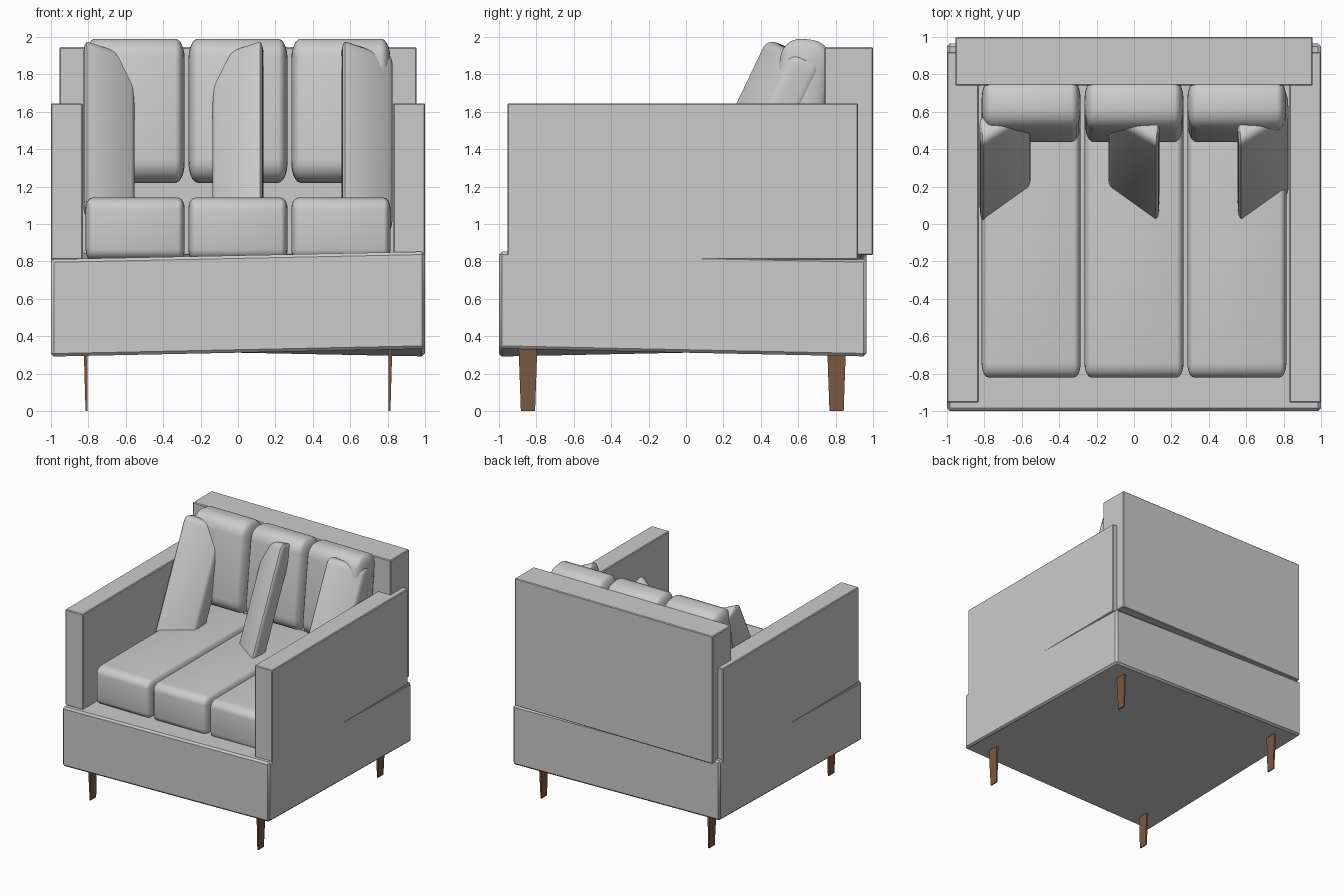
import bpy, bmesh, math
from mathutils import Matrix, Vector

if "Cube" in bpy.data.objects:
    bpy.data.objects.remove(bpy.data.objects["Cube"])


def finish(name, bm, material=None):
    bmesh.ops.recalc_face_normals(bm, faces=bm.faces)
    mesh = bpy.data.meshes.new(name)
    bm.to_mesh(mesh)
    bm.free()
    obj = bpy.data.objects.new(name, mesh)
    bpy.context.collection.objects.link(obj)
    if material:
        mesh.materials.append(material)
    bpy.ops.object.select_all(action='DESELECT')
    bpy.context.view_layer.objects.active = obj
    obj.select_set(True)
    bpy.ops.object.shade_smooth_by_angle(angle=math.radians(35))
    return obj


def rounded_box(size, radius, segments=5):
    """Box centred on the origin with a separate edge radius along each axis."""
    bm = bmesh.new()
    bmesh.ops.create_cube(bm, size=1)
    bmesh.ops.scale(bm, vec=[s / r for s, r in zip(size, radius)], verts=bm.verts)
    bmesh.ops.bevel(bm, geom=bm.edges[:], offset=1, segments=segments,
                    profile=0.5, affect='EDGES')
    bmesh.ops.scale(bm, vec=radius, verts=bm.verts)
    return bm


def panel(name, lo, hi, edge=0.006):
    lo, hi = Vector(lo), Vector(hi)
    bm = rounded_box(hi - lo, (edge,) * 3, 1)
    bmesh.ops.translate(bm, vec=(lo + hi) / 2, verts=bm.verts)
    return bm


# Base, very slightly twisted
bm = panel("base", (-1, -1, 0.312), (1, 0.965, 0.832), 0.016)
for v in bm.verts:
    v.co.z -= 0.021 * v.co.x * v.co.y
finish("base", bm)

# Back and arms
finish("back_panel", panel("back_panel", (-0.955, 0.74, 0.833), (0.955, 1, 1.945)))
for side, name in ((-1, "left_arm"), (1, "right_arm")):
    x0, x1 = sorted((side * 0.83, side * 1.0))
    finish(name, panel(name, (x0, -0.955, 0.81), (x1, 0.92, 1.645)))

# Seat and back cushions
for i, x in enumerate((-0.55, 0, 0.55), 1):
    bm = rounded_box((0.53, 1.56, 0.335), (0.035, 0.08, 0.06))
    bmesh.ops.translate(bm, vec=(x, -0.04, 0.973), verts=bm.verts)
    finish(f"seat_cushion_{i}", bm)

    bm = rounded_box((0.53, 0.27, 0.77), (0.05, 0.11, 0.11))
    bm.transform(Matrix.Translation((x, 0.605, 1.605)) @
                 Matrix.Rotation(math.radians(-7), 4, 'X'))
    finish(f"back_cushion_{i}", bm)

# Leaning throw pillows: skewed slabs given by width, depth and height vectors
for i, (x, flip) in enumerate(((-0.69, 1), (0.0, -1), (0.69, 1)), 1):
    u = Vector((0.27 * flip, 0.15, -0.09))
    w = Vector((-0.01 * flip, 0.15, -0.06))
    h = Vector((0, 0.43, 0.90))
    bm = rounded_box((1, 1, 1), (0.07, 0.3, 0.05), 4)
    m = Matrix((u, w, h)).transposed().to_4x4()
    bm.transform(Matrix.Translation((x, 0.36, 1.47)) @ m)
    finish(f"throw_pillow_{i}", bm)

# Thin tapered wooden legs
wood = bpy.data.materials.new("wood")
wood.diffuse_color = (0.20, 0.10, 0.055, 1)
wood.use_nodes = True
wood.node_tree.nodes["Principled BSDF"].inputs["Base Color"].default_value = wood.diffuse_color
for sx, xn in ((-1, "left"), (1, "right")):
    for y, yn in ((-0.845, "front"), (0.805, "back")):
        bm = bmesh.new()
        bmesh.ops.create_cube(bm, size=2)
        for v in bm.verts:
            top = v.co.z > 0
            v.co = Vector((sx * (0.815 if top else 0.81) + v.co.x * (0.01 if top else 0.005),
                           y + v.co.y * (0.05 if top else 0.038),
                           0.34 if top else 0))
        finish(f"{yn}_{xn}_leg", bm, wood)
